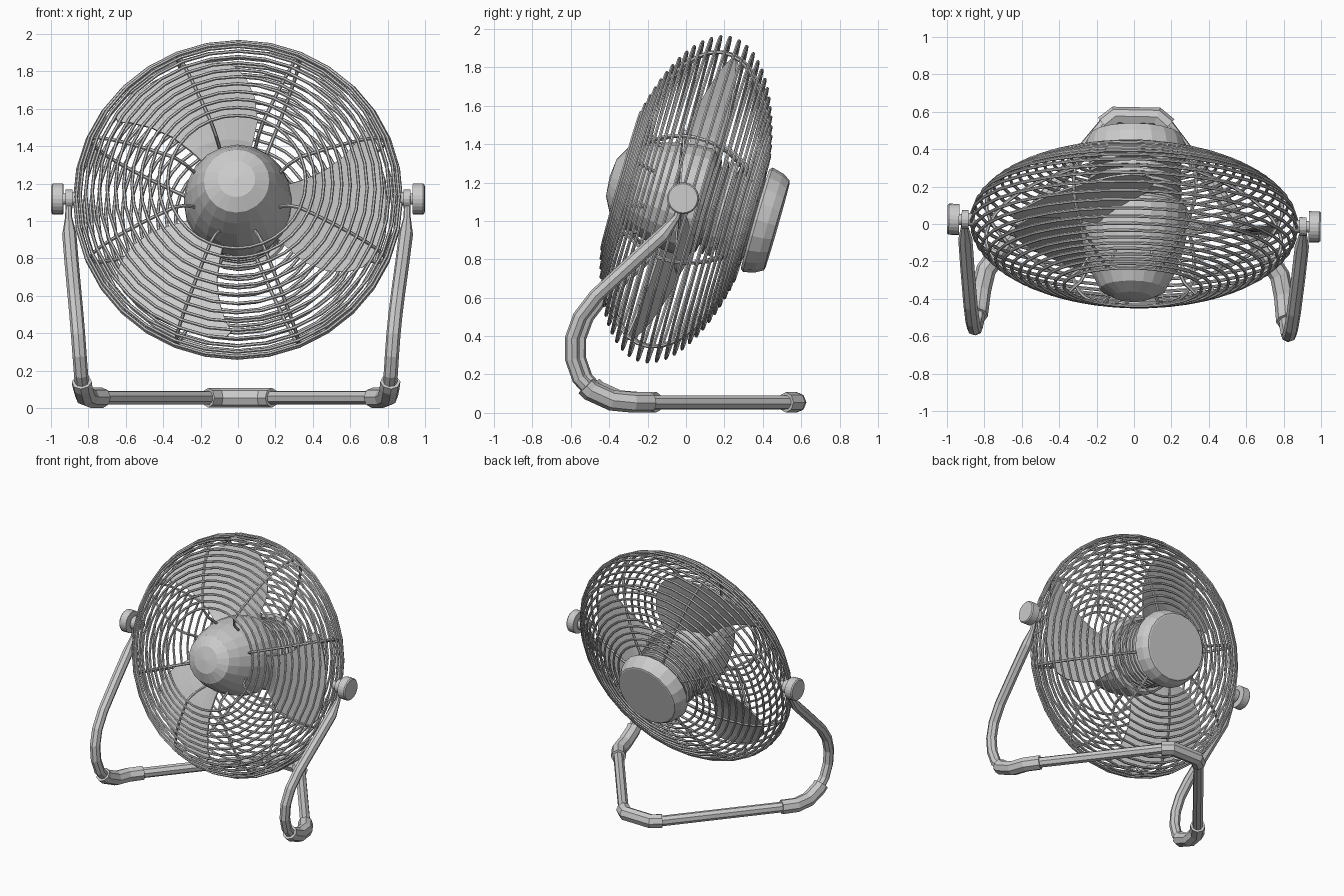
import bpy, bmesh
from math import sin, cos, pi, radians, hypot
from mathutils import Matrix

if "Cube" in bpy.data.objects:
    bpy.data.objects.remove(bpy.data.objects["Cube"])

# Tilted head frame: local z points to the front, local y up
HEAD = Matrix.Translation((0, 0, 1.113)) @ Matrix.Rotation(radians(74), 4, 'X')


def add_mesh(name, bm, matrix=Matrix()):
    bmesh.ops.recalc_face_normals(bm, faces=bm.faces)
    me = bpy.data.meshes.new(name)
    bm.to_mesh(me)
    bm.free()
    ob = bpy.data.objects.new(name, me)
    ob.matrix_world = matrix
    bpy.context.collection.objects.link(ob)
    return ob


def lathe(name, profile, sides, matrix):
    """Revolve (radius, height) points around local z."""
    bm = bmesh.new()
    vs = [bm.verts.new((r, 0, h)) for r, h in profile]
    es = [bm.edges.new(p) for p in zip(vs, vs[1:])]
    bmesh.ops.spin(bm, geom=vs + es, axis=(0, 0, 1), cent=(0, 0, 0),
                   angle=2 * pi, steps=sides, use_merge=True)
    bmesh.ops.remove_doubles(bm, verts=bm.verts, dist=1e-4)
    return add_mesh(name, bm, matrix)


def tube(name, points, depth, radii=None, res=2, matrix=Matrix(), cyclic=False):
    """Flat-faced round tube along a path."""
    cu = bpy.data.curves.new(name, 'CURVE')
    cu.dimensions = '3D'
    cu.bevel_depth, cu.bevel_resolution, cu.use_fill_caps = depth, res, True
    sp = cu.splines.new('POLY')
    sp.points.add(len(points) - 1)
    for i, p in enumerate(points):
        sp.points[i].co = (*p, 1)
        sp.points[i].radius = radii[i] if radii else 1
    sp.use_cyclic_u = cyclic
    sp.use_smooth = False
    ob = bpy.data.objects.new(name, cu)
    ob.matrix_world = matrix
    bpy.context.collection.objects.link(ob)
    bpy.ops.object.select_all(action='DESELECT')
    ob.select_set(True)
    bpy.context.view_layer.objects.active = ob
    bpy.ops.object.convert(target='MESH')
    return bpy.context.object


def mirror_path(pts):
    return pts + [(-x, y, z) for x, y, z in reversed(pts)]


# Cage rings: flattened ellipsoid, evenly spaced along its outline
R, D, N = 0.874, 0.386, 28
fine = [radians(-67 + 132 * k / 600) for k in range(601)]
outline = [(R * cos(t), D * sin(t)) for t in fine]
length = [0]
for p, q in zip(outline, outline[1:]):
    length.append(length[-1] + hypot(q[0] - p[0], q[1] - p[1]))
for i in range(N):
    goal = length[-1] * i / (N - 1)
    r, w = outline[min(range(601), key=lambda k: abs(length[k] - goal))]
    n = 32
    tube(f"cage_ring_{i}", [(r * cos(2 * pi * k / n), r * sin(2 * pi * k / n), w)
                            for k in range(n)], 0.009, res=1, matrix=HEAD, cyclic=True)

# Cage spokes running front to back just inside the rings, ending in the hub
for i in range(8):
    a = radians(22.5 + 45 * i)
    arc = [radians(-73 + 138 * k / 16) for k in range(17)]
    outl = [(0.856 * cos(t), 0.374 * sin(t)) for t in arc] + [(0.3, 0.29), (0.25, 0.2)]
    tube(f"cage_spoke_{i}", [(r * cos(a), r * sin(a), w) for r, w in outl],
         0.01, res=1, matrix=HEAD)

# Domed hub nose in front
lathe("hub_nose", [(0, 0.415), (0.1, 0.405), (0.175, 0.365), (0.215, 0.29), (0.25, 0.2),
                   (0.277, 0.1), (0.29, 0.01), (0.29, -0.08), (0.27, -0.1), (0, -0.1)], 20, HEAD)

# Finned motor housing
fins = [(0, -0.09)]
for i in range(7):
    w = -0.1 - 0.04 * i
    fins += [(0.21, w), (0.25, w - 0.008), (0.25, w - 0.024), (0.21, w - 0.032)]
lathe("motor_fins", fins + [(0.21, -0.4), (0, -0.4)], 20, HEAD)

# Motor end cap
lathe("motor_cap", [(0, -0.375), (0.27, -0.375), (0.283, -0.39), (0.268, -0.45),
                    (0.244, -0.492), (0.235, -0.495), (0, -0.495)], 20, HEAD)

# Three pitched blades: (radius, leading angle, trailing angle)
STATIONS = [(0.2, -40, 14), (0.35, -42, 15), (0.48, -42, 17), (0.6, -38, 21),
            (0.7, -33, 25), (0.76, -28, 28), (0.79, -21, 26)]
COLS = 8
for b in range(3):
    bm = bmesh.new()
    grid = []
    for r, a0, a1 in STATIONS:
        row = []
        for c in range(COLS + 1):
            deg = a0 + (a1 - a0) * c / COLS
            a = radians(deg + 120 * b)
            row.append(bm.verts.new((r * cos(a), r * sin(a), 0.0028 * (deg + 7))))
        grid.append(row)
    for p, q in zip(grid, grid[1:]):
        for c in range(COLS):
            bm.faces.new((p[c], q[c], q[c + 1], p[c + 1]))
    ob = add_mesh(f"blade_{b}", bm, HEAD)
    m = ob.modifiers.new("thickness", 'SOLIDIFY')
    m.thickness, m.offset = 0.01, 0

# Bent tube stand, mirrored across x = 0
half = [(0.905, -0.005, 1.1), (0.905, -0.03, 1.02), (0.9, -0.1, 0.93), (0.885, -0.26, 0.785),
        (0.865, -0.45, 0.61), (0.853, -0.535, 0.5), (0.843, -0.575, 0.39), (0.835, -0.575, 0.28),
        (0.828, -0.54, 0.18), (0.822, -0.48, 0.115), (0.81, -0.37, 0.065), (0.785, -0.26, 0.055),
        (0.72, -0.17, 0.055), (0.165, 0.53, 0.055), (0.11, 0.575, 0.055)]
radii = [0.45, 0.5] + [1] * (len(half) - 2)
tube("stand_tube", mirror_path(half), 0.038, radii + radii[::-1], res=2)

# Thicker sleeves on the floor corners and at the back
for s, side in ((1, "right"), (-1, "left")):
    corner = [(0.825, -0.505, 0.14)] + half[9:13]
    tube(f"floor_sleeve_{side}", [(s * x, y, z) for x, y, z in corner], 0.054, res=2)
tube("floor_sleeve_back", mirror_path([(0.17, 0.524, 0.055), (0.11, 0.575, 0.055)]), 0.053)

# Side pivots: knob, shaft and washer
for s, side in ((1, "right"), (-1, "left")):
    m = Matrix.Translation((0, 0.005, 1.118)) @ Matrix.Rotation(s * pi / 2, 4, 'Y')
    lathe(f"knob_{side}", [(0, 0.935), (0.083, 0.935), (0.083, 0.99), (0.076, 0.998), (0, 0.998)], 24, m)
    lathe(f"pivot_{side}", [(0, 0.85), (0.035, 0.85), (0.035, 0.885), (0.05, 0.885), (0.05, 0.922),
                            (0.03, 0.922), (0.03, 0.94), (0, 0.94)], 16, m)

# The whole fan is turned very slightly on the spot
turn = Matrix.Rotation(radians(-1.2), 4, 'Z')
for ob in bpy.context.scene.objects:
    ob.matrix_world = turn @ ob.matrix_basis
